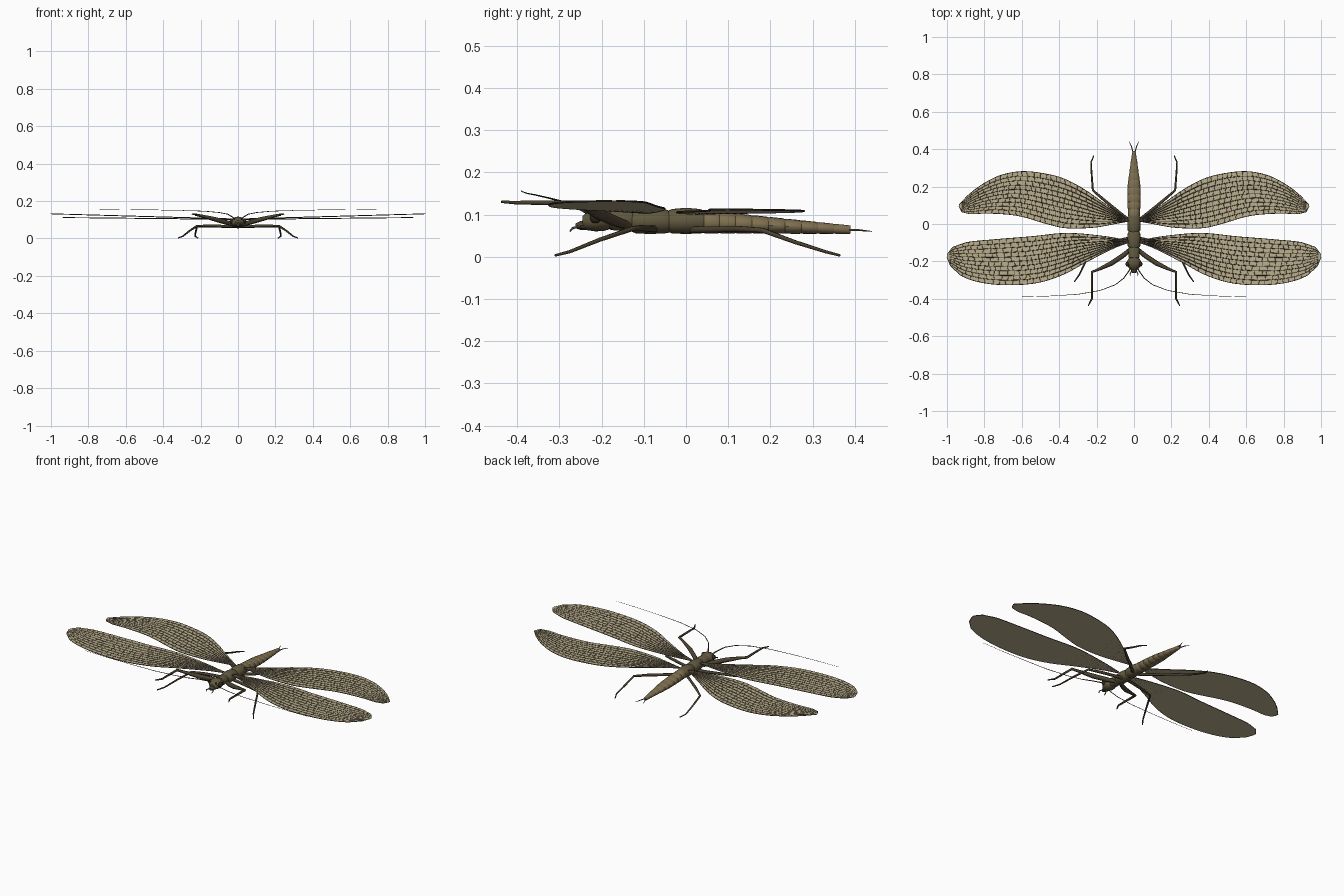
import bpy, bmesh, math, random

if "Cube" in bpy.data.objects:
    bpy.data.objects.remove(bpy.data.objects["Cube"])
random.seed(4)

def mat(name, r, g, b):
    m = bpy.data.materials.new(name)
    m.diffuse_color = (r, g, b, 1)
    m.use_nodes = True
    m.node_tree.nodes["Principled BSDF"].inputs["Base Color"].default_value = m.diffuse_color
    return m

M_WING = mat("membrane", 0.5, 0.43, 0.27)
M_VEIN = mat("vein", 0.07, 0.055, 0.035)
M_THORAX = mat("thorax_olive", 0.12, 0.10, 0.05)
M_ABD = mat("abdomen_brown", 0.21, 0.16, 0.08)
M_LEG = mat("leg_dark", 0.07, 0.055, 0.03)
M_EYE = mat("eye_dark", 0.03, 0.02, 0.015)

def finish(name, bm, material, smooth=True):
    bmesh.ops.recalc_face_normals(bm, faces=bm.faces)
    me = bpy.data.meshes.new(name)
    bm.to_mesh(me)
    bm.free()
    ob = bpy.data.objects.new(name, me)
    bpy.context.collection.objects.link(ob)
    me.materials.append(material)
    if smooth:
        bpy.ops.object.select_all(action='DESELECT')
        ob.select_set(True)
        bpy.context.view_layer.objects.active = ob
        bpy.ops.object.shade_smooth_by_angle(angle=math.radians(35))
    return ob

def loft(name, rings, material, n=16):
    """Closed body along y from rings (y, z centre, x radius, z radius)."""
    bm = bmesh.new()
    loops = [[bm.verts.new((rx * math.cos(2 * math.pi * i / n), y,
                            z + rz * math.sin(2 * math.pi * i / n))) for i in range(n)]
             for y, z, rx, rz in rings]
    for a, b in zip(loops, loops[1:]):
        for i in range(n):
            bm.faces.new((a[i], a[(i + 1) % n], b[(i + 1) % n], b[i]))
    bm.faces.new(loops[0])
    bm.faces.new(loops[-1])
    return finish(name, bm, material)

def tubes(name, paths, material, res=1):
    """Tubes along polylines of (x, y, z, radius)."""
    cu = bpy.data.curves.new(name, 'CURVE')
    cu.dimensions = '3D'
    cu.bevel_depth = 1
    cu.bevel_resolution = res
    cu.use_fill_caps = True
    for path in paths:
        sp = cu.splines.new('POLY')
        sp.points.add(len(path) - 1)
        for p, (x, y, z, r) in zip(sp.points, path):
            p.co = (x, y, z, 1)
            p.radius = r
    cu.materials.append(material)
    ob = bpy.data.objects.new(name, cu)
    bpy.context.collection.objects.link(ob)
    return ob

def ball(name, loc, scale, material):
    bm = bmesh.new()
    bmesh.ops.create_uvsphere(bm, u_segments=14, v_segments=10, radius=1)
    for v in bm.verts:
        v.co = [c * s + l for c, s, l in zip(v.co, scale, loc)]
    return finish(name, bm, material)

# body: head, pronotum, thorax, segmented abdomen
loft("head", [(-0.245, .082, .016, .014), (-0.235, .085, .028, .022), (-0.215, .088, .037, .028),
              (-0.195, .089, .036, .028), (-0.178, .088, .024, .022)], M_THORAX)
loft("pronotum", [(-0.184, .088, .022, .020), (-0.178, .088, .030, .025), (-0.135, .087, .031, .026),
                  (-0.125, .086, .026, .024)], M_THORAX)
for k, y in enumerate((-0.13, -0.045)):
    loft(("middle_thorax", "rear_thorax")[k],
         [(y, .084, .026, .024), (y + .012, .084, .034, .029), (y + .045, .085, .036, .031),
          (y + .078, .084, .034, .029), (y + .09, .083, .029, .026)], M_THORAX)

def abdomen(t):
    w = .031 + .005 * math.sin(math.pi * min(1, t * 1.6)) - .023 * max(0, (t - .45) / .55) ** 1.5
    return .04 + .35 * t, .083 - .019 * t, w, .028 - .018 * t

rings = []
for i in range(9):
    for f, k in ((0.0, .93), (.12, 1), (.9, 1), (1.0, .93)):
        y, z, rx, rz = abdomen((i + f) / 9)
        rings.append((y, z, rx * k, rz * k))
loft("abdomen", rings, M_ABD)

# mouthparts, eyes, tail filaments, antennae
loft("mouthparts", [(-0.262, .073, .009, .006), (-0.25, .074, .016, .011), (-0.225, .076, .02, .014)], M_LEG, 10)
for s, side in ((-1, "left"), (1, "right")):
    ball(side + "_eye", (s * .033, -0.214, .093), (.012, .014, .014), M_EYE)
    tubes(side + "_tail_filament", [[(s * .006, .385, .063, .003), (s * .012, .41, .063, .0025),
                                     (s * .025, .44, .06, .001)]], M_LEG)
    tubes(side + "_antenna", [[(s * x, y, z, r) for x, y, z, r in (
        (.018, -.235, .105, .004), (.03, -.255, .115, .003), (.055, -.29, .13, .0025), (.10, -.325, .139, .002),
        (.18, -.355, .146, .0018), (.30, -.376, .15, .0015), (.45, -.385, .153, .0012),
        (.60, -.39, .155, .001), (.74, -.39, .157, .0007))]], M_LEG)
    tubes(side + "_palps", [[(s * .012, -.25, .072, .003), (s * .022, -.268, .068, .003),
                             (s * .018, -.275, .06, .002)]], M_LEG)

# legs: hip, thigh bulge, knee, ankle, toe
LEGS = {
    "front": [(.02, -.135, .072, .010), (.06, -.17, .085, .013), (.12, -.21, .102, .013), (.19, -.243, .12, .008),
              (.225, -.257, .127, .007), (.225, -.33, .128, .006), (.225, -.40, .128, .005), (.245, -.437, .13, .003)],
    "middle": [(.02, -.075, .066, .009), (.07, -.085, .066, .008), (.15, -.105, .068, .008), (.22, -.125, .067, .006),
               (.26, -.205, .04, .005), (.295, -.275, .012, .004), (.32, -.31, .003, .003)],
    "hind": [(.02, .015, .064, .009), (.07, .055, .064, .008), (.15, .12, .066, .008), (.22, .18, .063, .006),
             (.226, .26, .034, .005), (.23, .33, .012, .004), (.215, .365, .003, .003)],
}
for s, side in ((-1, "left"), (1, "right")):
    for nm, pts in LEGS.items():
        tubes(f"{side}_{nm}_leg", [[(s * x, y, z, r) for x, y, z, r in pts]], M_LEG)

# wings: lower and upper edge profiles, (x, y)
FORE = ([(.03, -.10), (.10, -.125), (.25, -.20), (.38, -.27), (.51, -.312), (.66, -.325), (.81, -.313), (.925, -.275), (.98, -.225), (1.0, -.175)],
        [(.03, -.088), (.17, -.065), (.36, -.05), (.55, -.068), (.76, -.085), (.9, -.10), (.97, -.125), (1.0, -.165)])
HIND = ([(.03, .015), (.10, .002), (.22, -.018), (.37, -.02), (.46, .0), (.62, .045), (.78, .058), (.88, .055), (.92, .065), (.936, .095)],
        [(.03, .022), (.16, .11), (.26, .18), (.36, .235), (.46, .265), (.6, .28), (.72, .257), (.82, .205), (.89, .15), (.936, .102)])

def edge(pts, x):
    """Smooth height of an edge profile at x (Hermite)."""
    n = len(pts)
    slope = lambda a, b: (pts[b][1] - pts[a][1]) / (pts[b][0] - pts[a][0])
    for i in range(n - 1):
        (x0, y0), (x1, y1) = pts[i], pts[i + 1]
        if x <= x1 or i == n - 2:
            if x1 > pts[-1][0] - .04:
                return y0 + (y1 - y0) * min(1, (x - x0) / (x1 - x0))
            h, t = x1 - x0, (x - x0) / (x1 - x0)
            m0, m1 = slope(max(i - 1, 0), i + 1), slope(i, min(i + 2, n - 1))
            return ((2*t**3 - 3*t*t + 1) * y0 + (t**3 - 2*t*t + t) * h * m0
                    + (3*t*t - 2*t**3) * y1 + (t**3 - t*t) * h * m1)

def wing(name, s, prof, z0, z1):
    x0, x1 = prof[0][0][0], prof[0][-1][0]

    def pt(u, v, lift=0):
        x = x0 + (x1 - x0) * u
        lo, hi = edge(prof[0], x), edge(prof[1], x)
        return s * x, lo + (hi - lo) * v, z0 + (z1 - z0) * u + lift

    # thin membrane
    bm = bmesh.new()
    N, V = 48, 8
    us = [math.sin(math.pi / 2 * i / N) for i in range(N + 1)]
    grids = [[[bm.verts.new(pt(u, j / V, d)) for j in range(V + 1)] for u in us] for d in (.001, -.001)]
    for g in grids:
        for i in range(N):
            for j in range(V):
                bm.faces.new((g[i][j], g[i + 1][j], g[i + 1][j + 1], g[i][j + 1]))
    a, b = grids
    rim = [(i, 0) for i in range(N)] + [(N, j) for j in range(V)] + \
          [(i, V) for i in range(N, 0, -1)] + [(0, j) for j in range(V, 0, -1)]
    for (i, j), (k, l) in zip(rim, rim[1:] + rim[:1]):
        bm.faces.new((a[i][j], a[k][l], b[k][l], b[i][j]))
    finish(name, bm, M_WING)

    # rim, long veins and irregular cross veins on the upper side
    L = 10
    paths = [[(*pt(u, v), .0022) for u in us] for v in (0, 1)]
    paths += [[(*pt(u * .985, k / L, .001), .0024 - .0012 * u) for u in us[::2]] for k in range(1, L)]
    for k in range(L):
        u = .2 + random.random() * .03
        while u < .97:
            du = random.uniform(-.006, .006)
            paths.append([(*pt(u, k / L, .001), .0013), (*pt(u + du, (k + 1) / L, .001), .0013)])
            u += random.uniform(.025, .045)
    tubes(name + "_veins", paths, M_VEIN, 0)

for s, side in ((-1, "left"), (1, "right")):
    wing(side + "_forewing", s, FORE, .104, .132)
    wing(side + "_hindwing", s, HIND, .102, .112)
